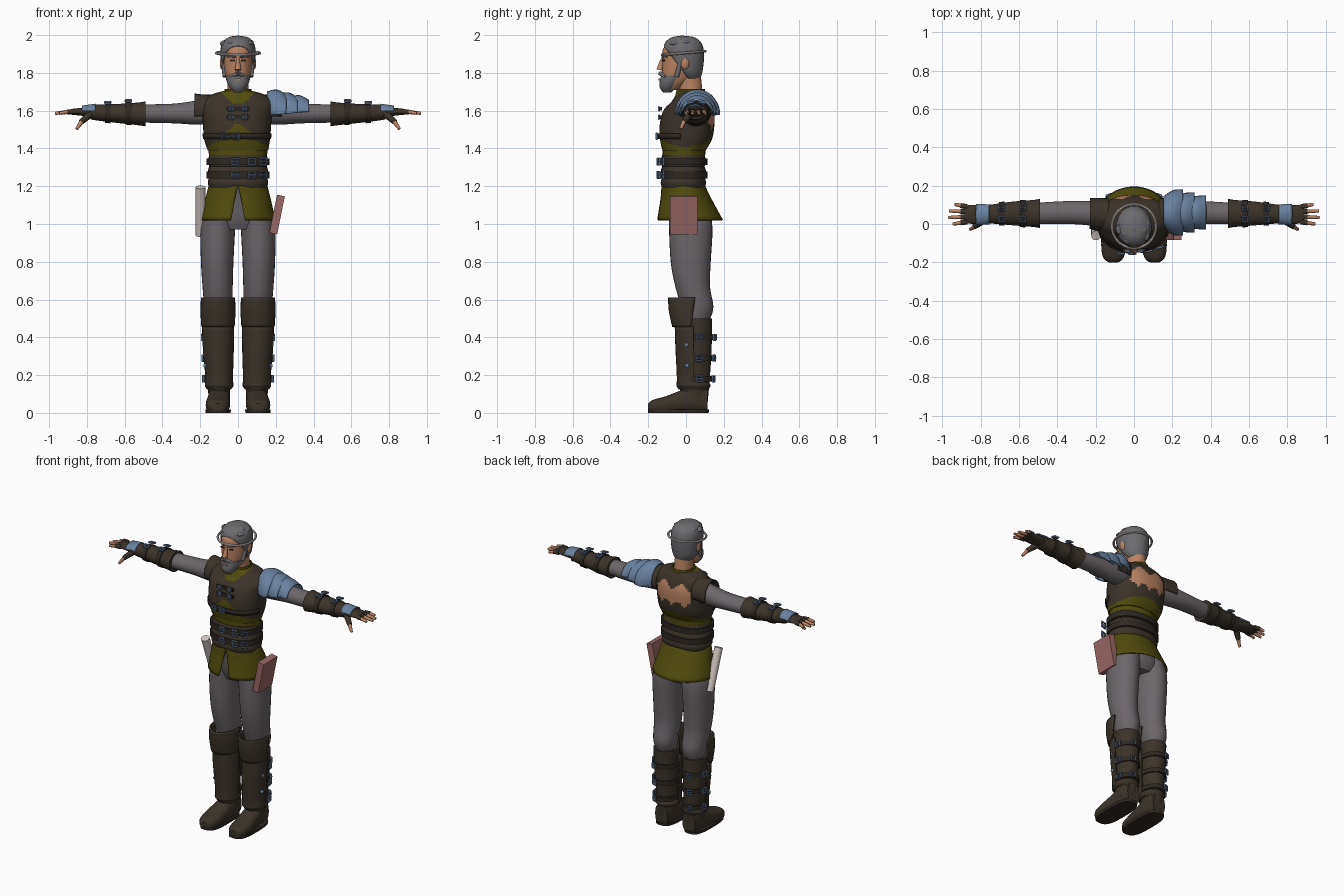
import bpy, bmesh, math, random
from mathutils import Vector, Matrix

random.seed(4)
default = bpy.data.objects.get("Cube")
if default:
    bpy.data.objects.remove(default, do_unlink=True)

PALETTE = {
    "leather": (.045, .033, .022), "dark_strap": (.028, .021, .016),
    "olive_cloth": (.085, .072, .004), "grey_cloth": (.15, .132, .142),
    "skin": (.5, .23, .125), "blue_steel": (.14, .22, .35),
    "grey_hair": (.15, .15, .16), "book_cover": (.33, .14, .13),
    "parchment": (.66, .58, .55),
}
MATS = {}
for label, rgb in PALETTE.items():
    mat = bpy.data.materials.new(label)
    mat.use_nodes = True
    mat.diffuse_color = (*rgb, 1)
    mat.node_tree.nodes["Principled BSDF"].inputs["Base Color"].default_value = (*rgb, 1)
    MATS[label] = mat


def finish(bm, name, colour, rule=None, thick=0, angle=40):
    """Turn a bmesh into a named, coloured, smooth-shaded object."""
    bmesh.ops.recalc_face_normals(bm, faces=bm.faces)
    names = [colour]
    for face in bm.faces:
        face.smooth = True
        pick = rule(face.calc_center_median()) if rule else colour
        if pick not in names:
            names.append(pick)
        face.material_index = names.index(pick)
    for edge in bm.edges:
        edge.smooth = edge.calc_face_angle(0) < math.radians(angle)
    mesh = bpy.data.meshes.new(name)
    bm.to_mesh(mesh)
    bm.free()
    for item in names:
        mesh.materials.append(MATS[item])
    obj = bpy.data.objects.new(name, mesh)
    bpy.context.collection.objects.link(obj)
    if thick:
        solid = obj.modifiers.new("thickness", "SOLIDIFY")
        solid.thickness = thick
        solid.offset = 0
    return obj


def refine(rings, steps):
    """Catmull-Rom interpolation between the control rings."""
    rings = [Vector(r) for r in rings]
    out = []
    for i in range(len(rings) - 1):
        a, b, c, d = (rings[min(max(i + k, 0), len(rings) - 1)] for k in (-1, 0, 1, 2))
        for j in range(steps):
            t = j / steps
            out.append(b + ((c - a) + ((a * 2 - b * 5 + c * 4 - d) + (b * 3 - a - c * 3 + d) * t) * t) * t / 2)
    return out + [rings[-1]]


def loft(name, axis, rings, colour, side=1, n=28, steps=4, power=2, caps=True,
         gap=0, cut=None, floor=None, **kw):
    """Skin ellipses given as (position, centre u, centre v, radius u, radius v)."""
    bm = bmesh.new()
    rows = []
    fine = refine(rings, steps)
    for k, (pos, cu, cv, ru, rv) in enumerate(fine):
        g = gap * k / (len(fine) - 1)
        row = []
        for i in range(n + 1):
            t = -math.pi / 2 + g + (2 * math.pi - 2 * g) * i / n
            co, si = math.cos(t), math.sin(t)
            u = cu + ru * math.copysign(abs(co) ** (2 / power), co)
            v = cv + rv * math.copysign(abs(si) ** (2 / power), si)
            p = {"x": (pos, u, v), "y": (u, pos, v), "z": (u, v, pos)}[axis]
            z = p[2] if floor is None else max(p[2], floor)
            row.append(bm.verts.new((p[0] * side, p[1], z)))
        rows.append(row)
    for low, high in zip(rows, rows[1:]):
        for i in range(n):
            bm.faces.new((low[i], low[i + 1], high[i + 1], high[i]))
    if caps:
        bm.faces.new(rows[0][:-1])
        bm.faces.new(rows[-1][:-1])
    bmesh.ops.remove_doubles(bm, verts=bm.verts, dist=.0002)
    if cut:
        bmesh.ops.bisect_plane(bm, geom=bm.verts[:] + bm.edges[:] + bm.faces[:],
                               plane_co=cut[0], plane_no=cut[1], clear_outer=True)
    return finish(bm, name, colour, **kw)


def box(name, loc, size, colour, tilt=0, axis="Y"):
    bm = bmesh.new()
    bmesh.ops.create_cube(bm, size=1, matrix=Matrix.Translation(loc)
                          @ Matrix.Rotation(tilt, 4, axis) @ Matrix.Diagonal((*size, 1)))
    return finish(bm, name, colour)


def ball(name, loc, size, colour):
    bm = bmesh.new()
    bmesh.ops.create_uvsphere(bm, u_segments=14, v_segments=9, radius=1,
                              matrix=Matrix.Translation(loc) @ Matrix.Diagonal((*size, 1)))
    return finish(bm, name, colour)


def rod(name, start, end, r0, r1, colour, n=12):
    start, end = Vector(start), Vector(end)
    line = end - start
    bm = bmesh.new()
    bmesh.ops.create_cone(bm, cap_ends=True, segments=n, radius1=r0, radius2=r1, depth=line.length,
                          matrix=Matrix.Translation((start + end) / 2)
                          @ line.to_track_quat("Z", "Y").to_matrix().to_4x4())
    return finish(bm, name, colour)


def ring(name, loc, major, minor, rot, colour, sides=48):
    bpy.ops.mesh.primitive_torus_add(location=loc, rotation=rot, major_radius=major, minor_radius=minor,
                                     major_segments=sides, minor_segments=8)
    obj = bpy.context.object
    obj.name = name
    obj.data.materials.append(MATS[colour])
    return obj


def buckle(name, loc, normal, size=.02):
    """Square steel frame with a prong, facing along the normal."""
    quat = Vector(normal).to_track_quat("Z", "Y")
    spin = quat.to_matrix() @ Matrix.Rotation(math.pi / 4, 3, "Z")
    ring(name + "_frame", loc, size, .006, spin.to_euler(), "blue_steel", 4)
    across = quat @ Vector((size, 0, 0))
    rod(name + "_prong", Vector(loc) - across, Vector(loc) + across, .005, .004, "blue_steel", 6)


# Torso: tunic, vest with torn back, laced corset, slit skirt
def vest_colour(c):
    w = abs(c.x)
    if c.z < 1.45 - 1.5 * w * w:
        return "olive_cloth"
    if c.y > .03:
        tear = 1.5 + .035 * abs(math.sin(w * 38))
        if w < .125 and tear < c.z < 1.63 - .02 * math.cos(w * 50):
            return "skin"
    elif 1.48 < c.z < 1.535 - .7 * w or (c.z > 1.64 and w < .03 + (c.z - 1.64)):
        return "olive_cloth"
    return "leather"


loft("vest", "z", [(1.39, 0, -.01, .16, .115), (1.45, -.005, 0, .175, .138), (1.52, -.005, .005, .18, .145),
                   (1.6, -.005, .015, .185, .135), (1.65, 0, .03, .185, .105), (1.685, 0, .03, .14, .085),
                   (1.705, 0, .025, .075, .07)],
     "leather", n=88, steps=8, power=2.3, rule=vest_colour)
loft("tunic_waist", "z", [(1.3, 0, -.012, .15, .11), (1.42, 0, -.01, .158, .115)], "olive_cloth")
loft("collar", "z", [(1.66, 0, .025, .085, .085), (1.69, 0, .025, .07, .075), (1.715, 0, .025, .066, .07)],
     "olive_cloth", caps=False, thick=.008)
for k in range(3):
    z = 1.19 + k * .057
    loft("corset_band", "z", [(z, 0, -.014, .152, .112), (z + .028, 0, -.014, .16, .12),
                              (z + .06, 0, -.014, .152, .112)], "leather", power=2.3)
for z in (1.26, 1.33):
    loft("corset_strap", "z", [(z - .018, 0, -.015, .166, .128), (z + .018, 0, -.015, .166, .128)],
         "dark_strap", power=2.3, steps=1)
    for x in (-.015, .075, .135):
        buckle("corset_buckle", (x, -.15 + 1.5 * x * x, z), (x * 2, -1, 0), .024)
loft("chest_strap", "z", [(1.45, -.005, 0, .18, .145), (1.48, -.005, .002, .184, .149)], "dark_strap",
     steps=1, power=2.3, cut=((0, -.03, 0), (0, 1, 0)), caps=False, thick=.006)
for x in (-.07, -.01):
    buckle("chest_buckle", (x, -.155, 1.465), (0, -1, 0), .022)
for z in (1.565, 1.61):
    box("chest_tab", (0, -.135, z), (.12, .014, .018), "dark_strap")
    for x in (-.035, .035):
        buckle("chest_clasp", (x, -.143, z), (0, -1, 0), .014)
loft("skirt", "z", [(1.2, 0, -.014, .152, .112), (1.13, 0, 0, .17, .132), (1.02, 0, .02, .195, .172)],
     "olive_cloth", gap=.2, n=48, caps=False, thick=.008)
loft("hips", "z", [(.97, 0, .02, .12, .085), (1.04, 0, .02, .175, .11), (1.2, 0, -.01, .145, .105)], "grey_cloth")

# Head: skull, hair, beard, face and circlet
loft("neck", "z", [(1.62, 0, .03, .07, .06), (1.7, 0, .025, .056, .062), (1.82, 0, .01, .055, .065)], "skin")
loft("head", "z", [(1.71, 0, -.075, .03, .035), (1.75, 0, -.055, .056, .07), (1.81, 0, -.03, .072, .097),
                   (1.87, 0, -.02, .077, .106), (1.93, 0, -.02, .078, .1), (1.98, 0, -.02, .04, .05)], "skin")
loft("hair", "z", [(1.765, 0, .025, .045, .045), (1.81, 0, 0, .079, .085), (1.9, 0, -.012, .09, .105),
                   (1.955, 0, -.015, .082, .095), (1.985, 0, -.015, .05, .06), (1.993, 0, -.015, .01, .01)],
     "grey_hair", steps=5, cut=((0, -.05, 1.855), (0, -.8, -.6)), thick=.006)
for k in range(16):
    a = k * 2.4
    r = .018 * math.sqrt(k)
    ball("hair_tuft", (r * math.sin(a), -.02 + r * math.cos(a), 1.984 - r * r * 6),
         (.027, .03, random.uniform(.012, .018)), "grey_hair")
loft("beard", "z", [(1.695, 0, -.1, .02, .02), (1.72, 0, -.095, .042, .043), (1.75, 0, -.08, .058, .06),
                    (1.785, 0, -.058, .068, .074)], "grey_hair")
box("mouth", (0, -.141, 1.765), (.034, .008, .009), "skin")
rod("nose", (0, -.125, 1.875), (0, -.14, 1.815), .008, .017, "skin")
for s in (-1, 1):
    rod("moustache", (0, -.136, 1.797), (s * .045, -.108, 1.777), .012, .007, "grey_hair")
    rod("sideburn", (s * .068, -.05, 1.78), (s * .077, -.025, 1.87), .014, .012, "grey_hair")
    box("eye", (s * .031, -.119, 1.866), (.024, .008, .009), "dark_strap", s * .3, "Z")
    rod("eyebrow", (s * .012, -.126, 1.884), (s * .054, -.1, 1.886), .006, .004, "grey_hair", 8)
    ball("ear", (s * .085, -.005, 1.85), (.012, .022, .032), "skin")
ring("circlet", (0, -.012, 1.905), .115, .007, (.08, 0, 0), "parchment")

for s in (-1, 1):
    # Arms: sleeve, bracer, glove, fingers
    loft("sleeve", "x", [(.13, .045, 1.6, .07, .07), (.22, .055, 1.59, .064, .064), (.34, .06, 1.585, .06, .052),
                         (.52, .055, 1.585, .055, .048)], "grey_cloth", s)
    loft("bracer", "x", [(.49, .055, 1.583, .076, .066), (.53, .055, 1.583, .07, .06), (.63, .055, 1.585, .062, .051),
                         (.74, .052, 1.59, .05, .043), (.78, .05, 1.592, .048, .038)], "leather", s)
    loft("shoulder_cap", "x", [(.13, .05, 1.605, .08, .075), (.19, .05, 1.6, .082, .082), (.23, .055, 1.6, .076, .087)],
         "leather", s, cut=((0, 0, 1.57), (0, 0, -1)), caps=False, thick=.008)
    for x, r in ((.58, .072), (.69, .063)):
        loft("bracer_strap", "x", [(x - .015, .054, 1.586, r, r - .01), (x + .015, .054, 1.586, r - .002, r - .012)],
             "dark_strap", s, steps=1)
        for y in (.025, .085):
            buckle("bracer_buckle", (s * x, y, 1.58 + r), (0, (y - .055) * 8, 1), .02)
    loft("glove", "x", [(.75, .05, 1.593, .042, .032), (.82, .05, 1.594, .05, .022), (.885, .05, 1.594, .046, .015)],
         "leather", s)
    loft("hand_plate", "x", [(.755, .05, 1.592, .05, .042), (.825, .05, 1.594, .054, .03)], "blue_steel", s,
         cut=((0, 0, 1.6), (0, 0, -1)), caps=False, thick=.006)
    for k, tip in enumerate((.945, .968, .964, .935)):
        y = .012 + k * .026
        end = y + (k - 1.5) * .008
        rod("finger_sleeve", (s * .87, y, 1.594), (s * .905, (y + end) / 2, 1.594), .014, .013, "leather")
        rod("finger", (s * .9, (y + end) / 2, 1.594), (s * tip, end, 1.586), .011, .008, "skin")
    rod("thumb_sleeve", (s * .785, .02, 1.58), (s * .83, -.012, 1.54), .02, .015, "leather")
    rod("thumb", (s * .825, -.01, 1.545), (s * .855, -.028, 1.503), .013, .008, "skin")

    # Legs: trousers, boot, shin guard, straps
    loft("trouser_leg", "z", [(1.1, .085, .015, .085, .105), (.98, .106, .025, .092, .115), (.8, .11, .025, .086, .106),
                              (.67, .108, .035, .08, .092), (.56, .105, .06, .073, .085), (.49, .105, .055, .06, .07)],
         "grey_cloth", s)
    loft("boot_shaft", "z", [(.06, .1, .045, .056, .07), (.15, .1, .045, .06, .078), (.32, .104, .047, .071, .088),
                             (.5, .105, .055, .076, .083)], "leather", s)
    loft("shin_guard", "z", [(.14, .1, .038, .071, .083), (.2, .1, .038, .069, .082), (.34, .104, .035, .077, .086),
                             (.46, .106, .03, .08, .085)], "leather", s,
         cut=((0, .04, 0), (0, 1, 0)), caps=False, thick=.01)
    loft("knee_guard", "z", [(.455, .106, .025, .083, .093), (.54, .106, .02, .088, .106), (.61, .106, .03, .085, .12)],
         "leather", s, cut=((0, .04, .55), (0, 1, -.15)), caps=False, thick=.01)
    loft("foot", "y", [(-.2, .108, .028, .025, .022), (-.175, .108, .034, .053, .035), (-.11, .107, .042, .064, .045),
                       (-.03, .103, .058, .06, .06), (.04, .1, .072, .057, .072), (.115, .1, .07, .046, .068)],
         "leather", s, power=2.5, floor=.012)
    loft("sole", "z", [(0, .105, -.04, .066, .16), (.018, .105, -.04, .067, .162)], "dark_strap", s, steps=1, power=3)
    loft("ankle_cuff", "z", [(.125, .1, .04, .064, .08), (.145, .1, .04, .076, .09), (.165, .1, .04, .066, .08)],
         "leather", s)
    for z in (.18, .29, .4):
        r = .068 + z * .03
        loft("boot_strap", "z", [(z - .014, .102, .048, r, r + .018), (z + .014, .102, .048, r, r + .018)],
             "dark_strap", s, steps=1)
        buckle("boot_side_buckle", (s * (.108 + r), .07, z), (s, .2, 0), .022)
        buckle("boot_back_buckle", (s * .13, .072 + r, z), (s * .4, 1, 0), .02)
        ball("boot_rivet", (s * (.1 + r), .005, z + .07), (.01, .012, .012), "blue_steel")

# Left shoulder armour: three overlapping plates
for k in range(3):
    x = .155 + .06 * k
    d = .015 * k
    loft("shoulder_plate", "x", [(x, .06, 1.6, .08, .098 - d), (x + .05, .06, 1.59, .113 - d, .118 - d),
                                 (x + .1, .06, 1.575, .117 - d, .108 - d)], "blue_steel",
         cut=((.27, 0, 1.585), (.1, 0, -1)), caps=False, thick=.008)

# Belt items: book and scroll
box("book", (.207, -.012, 1.05), (.042, .145, .205), "book_cover", .2)
rod("scroll", (-.198, .035, .94), (-.198, -.06, 1.195), .026, .026, "parchment", 16)
